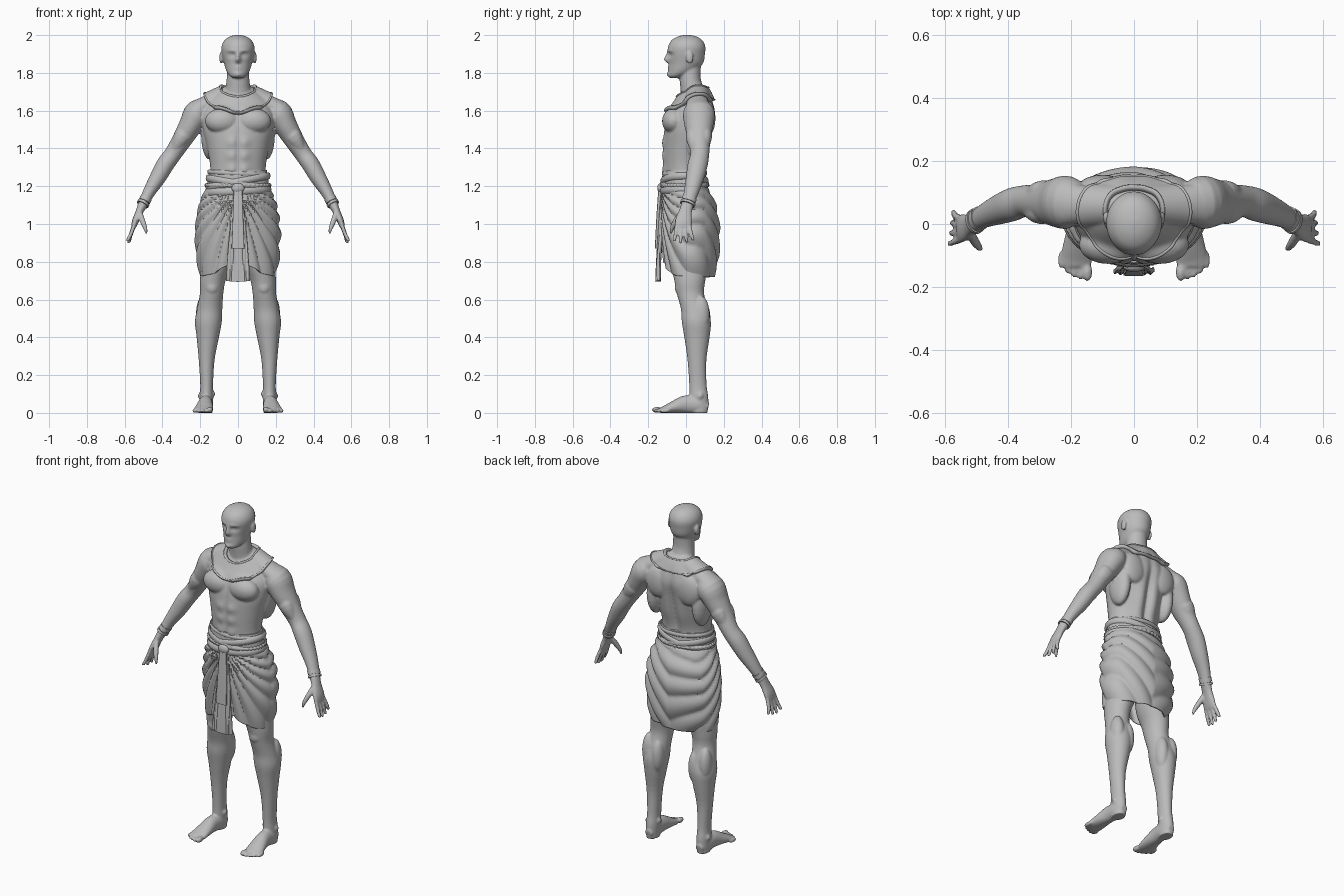
import bpy, bmesh
from math import sin, cos, pi, exp, atan2, copysign, radians
from mathutils import Vector, Matrix

cube = bpy.data.objects.get("Cube")
if cube:
    bpy.data.objects.remove(cube)

Y, Z = Vector((0, 1, 0)), Vector((0, 0, 1))

clay = bpy.data.materials.new("clay_grey")
clay.use_nodes = True
clay.diffuse_color = (0.5, 0.5, 0.5, 1)
clay.node_tree.nodes["Principled BSDF"].inputs["Base Color"].default_value = (0.5, 0.5, 0.5, 1)


def spline(pts, steps):
    """Catmull-Rom interpolation of station tuples."""
    ext, out = [pts[0], *pts, pts[-1]], []
    for i in range(1, len(ext) - 2):
        for k in range(steps):
            t = k / steps
            out.append([0.5 * (2 * b + (c - a) * t + (2 * a - 5 * b + 4 * c - d) * t * t
                               + (3 * b - a - 3 * c + d) * t ** 3)
                        for a, b, c, d in zip(*ext[i - 1:i + 3])])
    return out + [pts[-1]]


def loft(bm, pts, side=1, ref=Y, flat=None, n=24, steps=4, power=1, cap=True):
    """Skin elliptical rings along stations (x, y, z, half_width, half_depth)."""
    path = spline(pts, steps)
    mids = [Vector(s[:3]) for s in path]
    rings = []
    for i, s in enumerate(path):
        t = flat or (mids[min(i + 1, len(mids) - 1)] - mids[max(i - 1, 0)]).normalized()
        u = (ref - t * ref.dot(t)).normalized()
        v = t.cross(u)
        ring = []
        for k in range(n):
            c, d = cos(2 * pi * k / n), sin(2 * pi * k / n)
            c, d = copysign(abs(c) ** power, c), copysign(abs(d) ** power, d)
            co = mids[i] + v * c * max(s[3], 0.001) + u * d * max(s[4], 0.001)
            co.x *= side
            ring.append(bm.verts.new(co))
        rings.append(ring)
    for r, q in zip(rings, rings[1:]):
        for k in range(n):
            bm.faces.new((r[k], r[k - 1], q[k - 1], q[k]))
    if cap:
        bm.faces.new(rings[0])
        bm.faces.new(rings[-1])
    return [v for r in rings for v in r]


def ball(bm, centre, size, side=1):
    centre = Vector((centre[0] * side, centre[1], centre[2]))
    mat = Matrix.Translation(centre) @ Matrix.Diagonal((*size, 1))
    bmesh.ops.create_icosphere(bm, subdivisions=3, radius=1, matrix=mat)


def sculpt(verts, bumps, front=True):
    """Push the front or back outward by mirrored soft bumps (x, z, sx, sz, height)."""
    sign = -1 if front else 1
    for v in verts:
        if v.co.y * sign > 0:
            v.co.y += sign * sum(h * exp(-((abs(v.co.x) - x) / sx) ** 2 - ((v.co.z - z) / sz) ** 2)
                                 for x, z, sx, sz, h in bumps)


def finish(name, bm):
    bmesh.ops.recalc_face_normals(bm, faces=bm.faces)
    mesh = bpy.data.meshes.new(name)
    bm.to_mesh(mesh)
    bm.free()
    mesh.materials.append(clay)
    obj = bpy.data.objects.new(name, mesh)
    bpy.context.collection.objects.link(obj)
    bpy.ops.object.select_all(action='DESELECT')
    obj.select_set(True)
    bpy.context.view_layer.objects.active = obj
    bpy.ops.object.shade_smooth_by_angle(angle=radians(50))
    return obj


# Torso with abdominal, chest and spine relief
bm = bmesh.new()
torso = loft(bm, [(0, .02, .95, .15, .1), (0, .02, 1.1, .16, .112), (0, -.005, 1.2, .153, .11),
                  (0, -.01, 1.3, .147, .108), (0, 0, 1.4, .163, .12), (0, .012, 1.5, .185, .128),
                  (0, .03, 1.58, .19, .125), (0, .045, 1.64, .16, .1), (0, .05, 1.69, .1, .075),
                  (0, .05, 1.73, .065, .05)], flat=Z, n=72, steps=8)
sculpt(torso, [(.035, z, .028, .028, .01) for z in (1.29, 1.36, 1.43)] + [(0, 1.4, .012, .2, -.008)])
sculpt(torso, [(0, 1.42, .02, .2, -.02), (.05, 1.38, .03, .15, .01)], front=False)

# Neck and head with facial relief
loft(bm, [(0, .05, 1.64, .085, .075), (0, .035, 1.71, .068, .064), (0, .022, 1.77, .06, .056),
          (0, .025, 1.85, .055, .055)], flat=Z)
head = loft(bm, [(0, -.06, 1.772, .022, .022), (0, -.048, 1.785, .044, .045), (0, -.022, 1.81, .061, .07),
                 (0, 0, 1.85, .074, .09), (0, .003, 1.9, .085, .097), (0, .004, 1.94, .087, .098),
                 (0, .005, 1.973, .071, .081), (0, .006, 1.993, .042, .048), (0, .006, 2.001, .01, .01)],
            flat=Z, n=96, steps=8)
sculpt(head, [(.034, 1.895, .017, .011, -.015), (.03, 1.917, .03, .008, .006), (0, 1.868, .013, .014, .026),
              (0, 1.89, .009, .018, .016), (0, 1.832, .02, .005, .008), (0, 1.818, .018, .005, .007),
              (0, 1.792, .02, .012, .01)])

for s in (1, -1):
    # Face details
    ball(bm, (.033, -.065, 1.894), (.015, .014, .011), s)
    ball(bm, (.09, .02, 1.88), (.009, .02, .032), s)
    # Chest, shoulder blade, back and side muscles
    ball(bm, (.083, -.065, 1.545), (.092, .062, .068), s)
    ball(bm, (.1, .12, 1.56), (.075, .036, .09), s)
    ball(bm, (.15, .06, 1.47), (.045, .075, .13), s)
    loft(bm, [(.02, .06, 1.69, .055, .05), (.12, .06, 1.65, .05, .055), (.22, .065, 1.61, .045, .07)], s)
    # Arm, biceps and triceps
    loft(bm, [(.16, .06, 1.6, .05, .06), (.21, .068, 1.587, .074, .084), (.252, .068, 1.52, .062, .076),
              (.3, .07, 1.44, .052, .058), (.345, .073, 1.37, .046, .05), (.385, .062, 1.315, .047, .053),
              (.425, .047, 1.245, .043, .048), (.47, .028, 1.17, .033, .039), (.503, .008, 1.105, .026, .033),
              (.522, -.003, 1.065, .02, .035), (.543, -.013, 1.015, .018, .045),
              (.554, -.016, .98, .012, .042)], s, n=32)
    loft(bm, [(.25, .05, 1.53, .02, .02), (.292, .035, 1.465, .042, .036), (.34, .045, 1.39, .02, .02)], s)
    loft(bm, [(.25, .09, 1.53, .02, .02), (.285, .105, 1.47, .045, .034), (.34, .09, 1.39, .02, .02)], s)
    # Fingers and thumb
    for i, length in enumerate((.07, .082, .085, .075)):
        y, spread = .017 - .022 * i, .02 - .011 * i
        loft(bm, [(.548, y, 1.0, .011, .011), (.567, y + spread / 2, .985 - length / 2, .0105, .0105),
                  (.572 + .004 * i, y + spread, .988 - length, .009, .009),
                  (.573 + .004 * i, y + spread, .982 - length, .004, .004)], s, n=12)
    loft(bm, [(.52, -.025, 1.06, .014, .014), (.505, -.055, 1.015, .015, .015),
              (.49, -.075, .975, .011, .011), (.484, -.08, .948, .006, .006)], s, n=12)
    # Leg, knee and calf
    loft(bm, [(.1, .02, .97, .085, .1), (.112, .02, .8, .08, .1), (.134, .02, .7, .068, .082),
              (.14, .024, .63, .062, .072), (.15, .045, .55, .067, .072), (.157, .055, .48, .071, .077),
              (.16, .058, .4, .059, .067), (.166, .058, .28, .042, .05), (.166, .063, .15, .034, .046),
              (.167, .068, .08, .036, .05), (.168, .07, 0, .034, .045)], s, flat=Z, n=32)
    ball(bm, (.138, -.03, .665), (.036, .03, .042), s)
    ball(bm, (.122, .085, .5), (.036, .045, .1), s)
    ball(bm, (.187, .08, .52), (.036, .045, .1), s)
    ball(bm, (.135, .065, .1), (.014, .018, .018), s)
    ball(bm, (.2, .075, .09), (.012, .016, .018), s)
    # Foot and toes
    loft(bm, [(.168, .118, .03, .02, .025), (.168, .07, .04, .037, .045), (.172, 0, .045, .038, .048),
              (.177, -.06, .032, .046, .034), (.183, -.11, .018, .051, .021),
              (.185, -.135, .014, .047, .015)], s, ref=Z)
    for i in range(5):
        r = .016 if i == 0 else .0115
        ball(bm, (.148 + .0205 * i, -.152 + .0024 * i * i, r), (r, .03, r), s)

for v in bm.verts:
    v.co.z = max(v.co.z, 0)
body = finish("body", bm)
fuse = body.modifiers.new("fuse", 'REMESH')
fuse.mode, fuse.voxel_size, fuse.use_smooth_shade = 'VOXEL', .0062, True
soften = body.modifiers.new("soften", 'SMOOTH')
soften.factor, soften.iterations = .5, 3


def collar_band(name, start, end, thickness, rows):
    """Part of the wide neck ornament, laid on the body."""
    bm, n, rings = bmesh.new(), 96, []
    for j in range(rows + 1):
        t = start + (end - start) * j / rows
        ring = []
        for k in range(n):
            a = 2 * pi * k / n
            back = (1 + sin(a)) / 2
            inner_z, outer_z = 1.675 + .05 * back, 1.59 + .07 * back + .035 * cos(a) ** 2
            ring.append(bm.verts.new(((.075 + .1 * t) * cos(a), .038 - .008 * t + (.075 + .07 * t) * sin(a),
                                      inner_z + (outer_z - inner_z) * t)))
        rings.append(ring)
    for r, q in zip(rings, rings[1:]):
        for k in range(n):
            bm.faces.new((r[k - 1], r[k], q[k], q[k - 1]))
    obj = finish(name, bm)
    wrap = obj.modifiers.new("wrap", 'SHRINKWRAP')
    wrap.target, wrap.wrap_mode, wrap.offset = body, 'ABOVE_SURFACE', .008
    relax = obj.modifiers.new("relax", 'SMOOTH')
    relax.factor, relax.iterations = .5, 4
    shell = obj.modifiers.new("shell", 'SOLIDIFY')
    shell.thickness, shell.offset = thickness, 0


collar_band("collar", 0, 1, .014, 12)
collar_band("collar_rim", .9, 1, .022, 2)
collar_band("collar_neck_rim", 0, .12, .022, 2)

# Draped kilt: folds fan out from the front knot and run around the back
bm = bmesh.new()
kilt = loft(bm, [(0, -.005, 1.19, .165, .118), (0, .013, 1.1, .198, .138), (0, .022, 1.0, .215, .147),
                 (0, .024, .9, .218, .146), (0, .023, .8, .208, .139), (0, .016, .72, .192, .126)],
            flat=Z, n=140, steps=8, cap=False)
for v in kilt:
    x, y, z = v.co
    out = Vector((x, y - .015, 0)).normalized()
    around = abs(atan2(x, -(y - .015))) * .18
    level = 1.21 - z + (.35 * x if y > 0 else 0) * min(1, max(y, 0) / .1)
    fan = atan2(around + .02, max(level, .01))
    depth = .011 * min(1, (1.2 - z) / .06)
    v.co += out * depth * (1.6 * abs(sin(fan * 17)) - .9)
    if y < 0:
        v.co.z += .08 * exp(-(x / .11) ** 2) * (1.19 - z) / .47
cloth = finish("kilt", bm).modifiers.new("cloth", 'SOLIDIFY')
cloth.thickness, cloth.offset = .008, 0

# Waist wrap
bm = bmesh.new()
loft(bm, [(0, -.006, 1.15, .17, .12), (0, -.008, 1.2, .165, .119), (0, -.01, 1.25, .158, .116),
          (0, -.01, 1.285, .153, .113)], flat=Z, n=64)
finish("waist_wrap", bm)


def hoop(name, z, rx, ry, thick, tall, tilt=0, beads=0):
    """Flat band around the waist, tilted sideways, optionally beaded."""
    bm, n, m = bmesh.new(), 160, 8
    rings = []
    for k in range(n):
        a = 2 * pi * k / n
        swell = 1 + (.3 * sin(beads * a) if beads else 0)
        rings.append([bm.verts.new(((rx + thick * swell * cos(b)) * cos(a),
                                    -.008 + (ry + thick * swell * cos(b)) * sin(a),
                                    z + tilt * cos(a) + tall * swell * sin(b)))
                      for b in (2 * pi * j / m for j in range(m))])
    for k in range(n):
        for j in range(m):
            bm.faces.new((rings[k - 1][j - 1], rings[k][j - 1], rings[k][j], rings[k - 1][j]))
    finish(name, bm)


hoop("sash_rising", 1.225, .163, .119, .009, .018, .03)
hoop("sash_falling", 1.215, .163, .121, .008, .018, -.028)
hoop("sash_lower", 1.175, .168, .121, .009, .02, .008)
hoop("sash_upper", 1.268, .156, .114, .006, .012, -.008)
hoop("beaded_cord", 1.205, .168, .123, .007, .009, 0, 40)

# Pleated front panel and the strap hanging over it
bm = bmesh.new()
panel = loft(bm, [(0, -.128, 1.15, .025, .01), (0, -.136, .95, .045, .011), (0, -.145, .8, .058, .011),
                  (0, -.148, .7, .065, .012)], flat=Z, n=64, power=.5)
for v in panel:
    v.co.y += .003 * sin(v.co.x * 330)
    v.co.z -= .006 * (1 - (v.co.x / .065) ** 2) * (v.co.z < .75)
finish("front_panel", bm)
bm = bmesh.new()
loft(bm, [(0, -.137, 1.19, .022, .009), (0, -.148, 1.05, .027, .008), (0, -.157, .87, .034, .008)],
     flat=Z, n=32, power=.4)
finish("front_strap", bm)
bm = bmesh.new()
ball(bm, (0, -.136, 1.19), (.034, .016, .026))
finish("waist_knot", bm)

# Wrist bands
for s, label in ((1, "left"), (-1, "right")):
    bm = bmesh.new()
    loft(bm, [(.487, .019, 1.137, .032, .039), (.497, .012, 1.117, .031, .038)], s, steps=1)
    loft(bm, [(.499, .011, 1.113, .033, .041), (.505, .007, 1.102, .033, .041)], s, steps=1)
    finish(label + "_wrist_band", bm)
